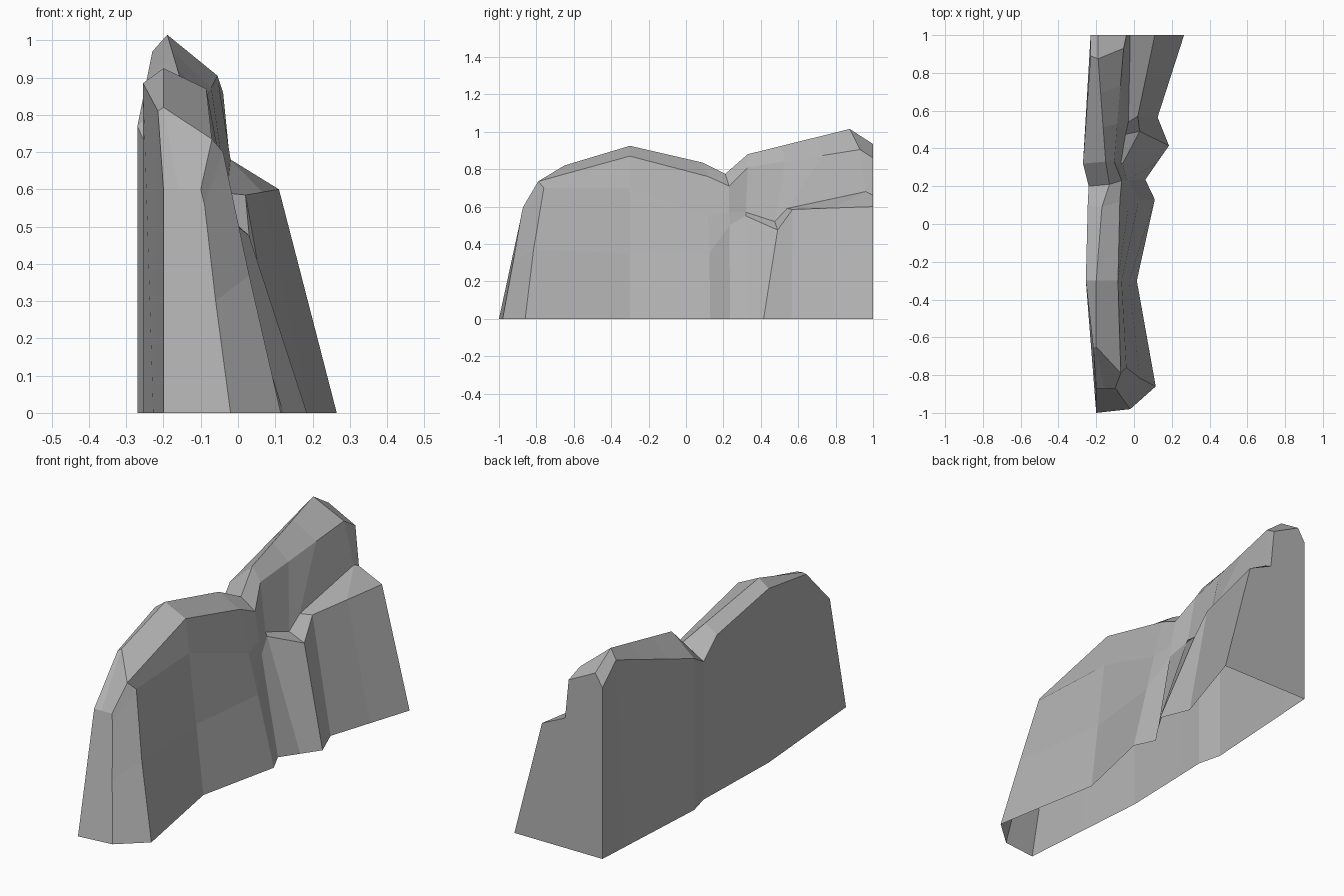
import bpy
import bmesh
from mathutils import Vector

default_cube = bpy.data.objects.get("Cube")
if default_cube:
    bpy.data.objects.remove(default_cube, do_unlink=True)

# Shared stone material
stone = bpy.data.materials.new("grey_stone")
stone.use_nodes = True
grey = (0.45, 0.45, 0.45, 1)
stone.diffuse_color = grey
stone.node_tree.nodes["Principled BSDF"].inputs["Base Color"].default_value = grey

# Stations run from the front end to the back end of the cliff
FRONT, SHOULDER, HUMP, SLOPE, SADDLE, RISE, COLUMN, STEP, PEAK, BACK = range(10)

# Long edges of the cliff; stations left out are filled in evenly
left_foot = {
    FRONT: (-.2, -1, 0), HUMP: (-.255, -.3, 0), SLOPE: (-.245, .05, 0),
    SADDLE: (-.24, .2, 0), RISE: (-.27, .32, 0), BACK: (-.23, 1, 0),
}
left_top = {
    FRONT: (-.2, -.87, .6), SHOULDER: (-.215, -.66, .81), HUMP: (-.255, -.3, .885),
    SLOPE: (-.245, .1, .8), SADDLE: (-.24, .2, .7), RISE: (-.27, .32, .77),
    PEAK: (-.23, .89, .97), BACK: (-.23, 1, .87),
}
crest = {
    FRONT: (-.16, -.87, .6), SHOULDER: (-.2, -.65, .82), HUMP: (-.2, -.3, .925),
    SLOPE: (-.17, .09, .835), SADDLE: (-.13, .21, .775), RISE: (-.15, .33, .88),
    PEAK: (-.19, .875, 1.015), BACK: (-.19, 1, .935),
}
right_top = {
    FRONT: (-.1, -.87, .6), SHOULDER: (-.07, -.79, .735), HUMP: (-.085, -.3, .87),
    SLOPE: (-.075, .12, .76), SADDLE: (-.065, .23, .71), RISE: (-.105, .33, .81),
    PEAK: (-.055, .93, .905), BACK: (-.04, 1, .86),
}
ledge_inner = {
    FRONT: (-.09, -.88, .56), SHOULDER: (-.04, -.76, .7), HUMP: (-.065, -.3, .7),
    SLOPE: (-.025, .12, .55), SADDLE: (-.04, .23, .57), RISE: (-.07, .32, .57),
    COLUMN: (-.045, .475, .52), STEP: (-.03, .54, .59), PEAK: (-.02, .96, .68),
    BACK: (-.02, 1, .66),
}
ledge_outer = {
    FRONT: (-.06, -.925, .3), SHOULDER: (.03, -.815, .37), HUMP: (-.025, -.3, .35),
    SLOPE: (.025, .125, .35), SADDLE: (-.03, .233, .5), RISE: (-.06, .32, .55),
    COLUMN: (.03, .49, .475), STEP: (.02, .57, .585), BACK: (.11, 1, .6),
}
right_foot = {
    FRONT: (-.02, -.98, 0), SHOULDER: (.115, -.86, 0), HUMP: (.015, -.3, 0),
    SLOPE: (.11, .13, 0), SADDLE: (.06, .235, 0), COLUMN: (.185, .415, 0),
    STEP: (.125, .565, 0), BACK: (.265, 1, 0),
}


def point_on(edge, station):
    """Point of an edge at a station, between its nearest given points."""
    before = max(key for key in edge if key <= station)
    after = min(key for key in edge if key >= station)
    start, end = Vector(edge[before]), Vector(edge[after])
    return start.lerp(end, (station - before) / max(after - before, 1))


def build_cliff(name, edges):
    """Skin the edges, close both ends and leave the underside open."""
    bm = bmesh.new()
    rings = [[bm.verts.new(point_on(edge, station)) for edge in edges]
             for station in range(BACK + 1)]
    for ring, following in zip(rings, rings[1:]):
        for i in range(len(edges) - 1):
            bm.faces.new((ring[i], ring[i + 1], following[i + 1], following[i]))
    bm.faces.new(reversed(rings[FRONT]))
    bm.faces.new(rings[BACK])
    bmesh.ops.recalc_face_normals(bm, faces=bm.faces)
    mesh = bpy.data.meshes.new(name)
    bm.to_mesh(mesh)
    bm.free()
    mesh.materials.append(stone)
    cliff = bpy.data.objects.new(name, mesh)
    bpy.context.collection.objects.link(cliff)
    return cliff


build_cliff("rock_cliff", [left_foot, left_top, crest, right_top,
                           ledge_inner, ledge_outer, right_foot])
